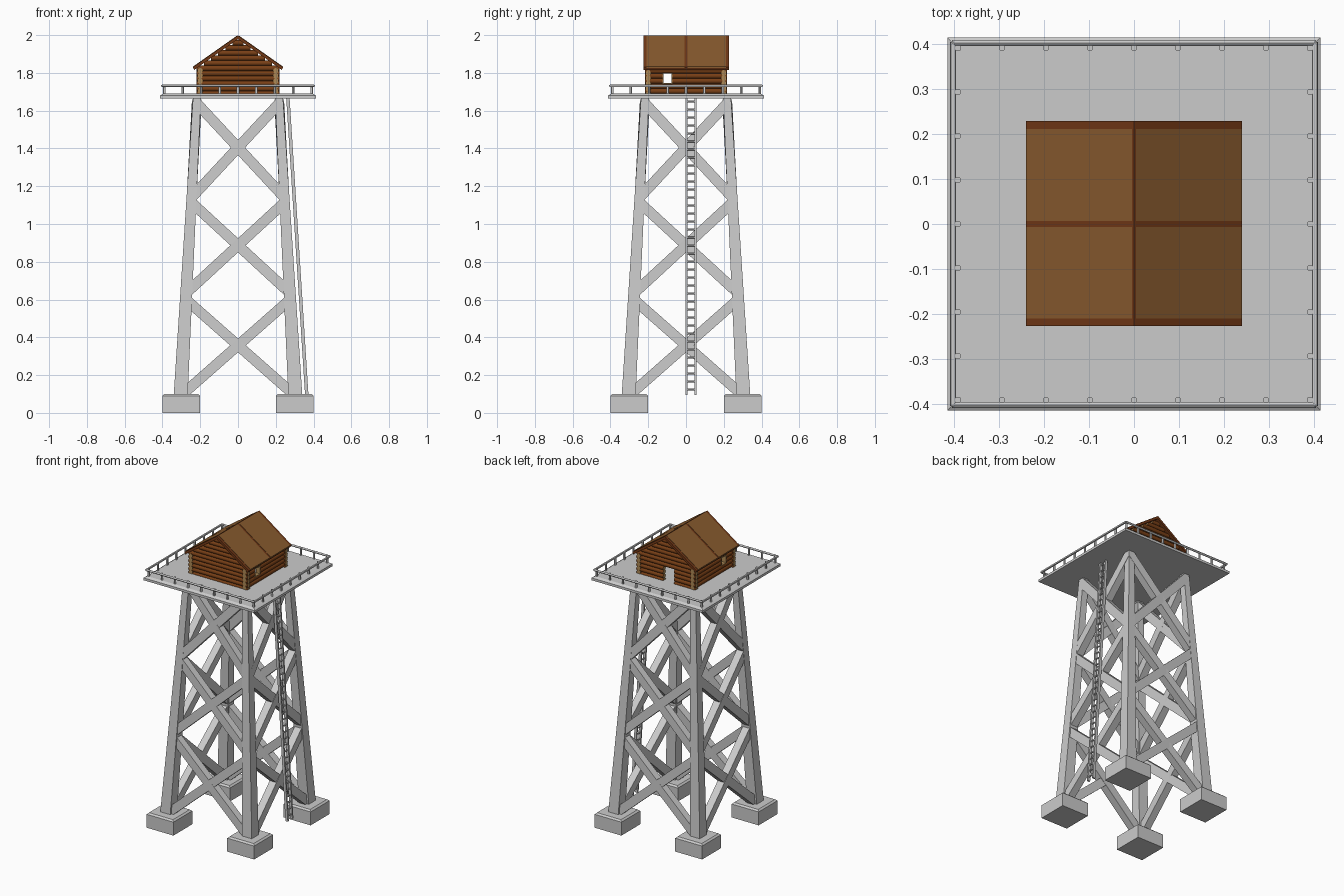
import bpy, bmesh
from math import pi
from mathutils import Vector, Matrix

if "Cube" in bpy.data.objects:
    bpy.data.objects.remove(bpy.data.objects["Cube"])


def material(name, rgb):
    m = bpy.data.materials.new(name)
    m.diffuse_color = (*rgb, 1)
    m.use_nodes = True
    m.node_tree.nodes["Principled BSDF"].inputs["Base Color"].default_value = m.diffuse_color
    return m


LOG = material("log_bark", (0.19, 0.05, 0.008))
END = material("log_end", (0.42, 0.25, 0.09))
TRIM = material("roof_trim", (0.17, 0.04, 0.008))
PANEL = material("roof_panel", (0.25, 0.105, 0.028))


def finish(name, bm, mats=(), smooth=False):
    bmesh.ops.recalc_face_normals(bm, faces=bm.faces)
    me = bpy.data.meshes.new(name)
    bm.to_mesh(me)
    bm.free()
    ob = bpy.data.objects.new(name, me)
    bpy.context.collection.objects.link(ob)
    for m in mats:
        me.materials.append(m)
    if smooth:
        bpy.ops.object.select_all(action='DESELECT')
        ob.select_set(True)
        bpy.context.view_layer.objects.active = ob
        bpy.ops.object.shade_smooth_by_angle(angle=pi / 4)
    return ob


def loft(bm, rings):
    """Square rings (cx, cy, half, z) joined into a solid."""
    prev = None
    for cx, cy, h, z in rings:
        ring = [bm.verts.new((cx + a * h, cy + b * h, z))
                for a, b in ((-1, -1), (1, -1), (1, 1), (-1, 1))]
        if prev is None:
            bm.faces.new(ring)
        else:
            for i in range(4):
                j = (i + 1) % 4
                bm.faces.new((prev[i], prev[j], ring[j], ring[i]))
        prev = ring
    bm.faces.new(prev)


def beam(bm, p0, p1, w, d, normal):
    """Box from p0 to p1, d thick along the normal, w across."""
    p0, p1 = Vector(p0), Vector(p1)
    zax = (p1 - p0).normalized()
    xax = Vector(normal).cross(zax).normalized()
    yax = zax.cross(xax)
    rot = Matrix((xax, yax, zax)).transposed().to_4x4()
    size = Matrix.Diagonal((w, d, (p1 - p0).length, 1))
    bmesh.ops.create_cube(bm, size=1, matrix=Matrix.Translation((p0 + p1) / 2) @ rot @ size)


def rod(bm, p0, p1, r, sides=12, cap_mat=0):
    p0, p1 = Vector(p0), Vector(p1)
    d = p1 - p0
    mat = Matrix.Translation((p0 + p1) / 2) @ d.to_track_quat('Z', 'Y').to_matrix().to_4x4()
    res = bmesh.ops.create_cone(bm, cap_ends=True, segments=sides, radius1=r, radius2=r,
                                depth=d.length, matrix=mat)
    for f in {f for v in res['verts'] for f in v.link_faces}:
        if len(f.verts) > 4:
            f.material_index = cap_mat


def prism(bm, profile, y0, y1):
    """Extrude an x-z profile along y."""
    a = [bm.verts.new((x, y0, z)) for x, z in profile]
    b = [bm.verts.new((x, y1, z)) for x, z in profile]
    n = len(a)
    bm.faces.new(a)
    bm.faces.new(b)
    for i in range(n):
        j = (i + 1) % n
        bm.faces.new((a[i], a[j], b[j], b[i]))


def leg_x(z):
    return 0.303 + (0.217 - 0.303) * (z - 0.1) / 1.57


# Footings and tapered legs
for sx, nx in ((-1, "left"), (1, "right")):
    for sy, ny in ((-1, "front"), (1, "back")):
        bm = bmesh.new()
        c = (sx * 0.3, sy * 0.3)
        loft(bm, [(*c, 0.1, 0), (*c, 0.1, 0.09), (*c, 0.089, 0.1)])
        finish(f"footing_{ny}_{nx}", bm)
        bm = bmesh.new()
        loft(bm, [(sx * leg_x(z), sy * leg_x(z), h, z) for z, h in ((0.09, 0.037), (1.67, 0.021))])
        finish(f"leg_{ny}_{nx}", bm)

# Cross braces: three tiers on each of the four sides
for i, side in enumerate(("front", "right", "back", "left")):
    bm = bmesh.new()
    for z0, z1 in ((0.09, 0.6), (0.635, 1.115), (1.14, 1.64)):
        for s, d in ((-1, 0.05), (1, 0.048)):
            beam(bm, (s * leg_x(z0), -leg_x(z0), z0), (-s * leg_x(z1), -leg_x(z1), z1),
                 0.055, d, (0, -1, 0))
    bm.transform(Matrix.Rotation(i * pi / 2, 4, 'Z'))
    finish(f"braces_{side}", bm)

# Platform deck with a chamfered rim
bm = bmesh.new()
loft(bm, [(0, 0, 0.413, 1.664), (0, 0, 0.413, 1.68), (0, 0, 0.397, 1.69)])
finish("deck", bm)

# Railing: posts and a round handrail outside them
for i, side in enumerate(("front", "right", "back", "left")):
    bm = bmesh.new()
    for k in range(8):
        x = -0.39 + k * 0.0975
        rod(bm, (x, -0.39, 1.685), (x, -0.39, 1.735), 0.007, 8)
    rod(bm, (-0.403, -0.401, 1.731), (0.403, -0.401, 1.731), 0.007, 8)
    bm.transform(Matrix.Rotation(i * pi / 2, 4, 'Z'))
    finish(f"railing_{side}", bm, smooth=True)

# Leaning ladder on the right side
bm = bmesh.new()
bottom, top = Vector((0.364, 0.026, 0.095)), Vector((0.264, 0.026, 1.67))
for s in (-1, 1):
    off = Vector((0, s * 0.024, 0))
    beam(bm, bottom + off, top + off, 0.018, 0.011, (0, 1, 0))
for k in range(37):
    p = bottom.lerp(top, (k + 0.7) / 37.2)
    rod(bm, p - Vector((0, 0.024, 0)), p + Vector((0, 0.024, 0)), 0.005, 6)
finish("ladder", bm)

# Cabin log walls: (gap start, gap end) leaves an opening in a row
R, PITCH = 0.0145, 0.027


def spans(half, gap):
    return [(-half, gap[0]), (gap[1], half)] if gap else [(-half, half)]


for y, name in ((-0.2, "front"), (0.2, "back")):
    bm = bmesh.new()
    for k in range(11):
        z = 1.6895 + k * PITCH
        half = min(0.22, (1.98 - z) / 0.71)
        gap = (-0.06, 0.02) if name == "back" and z < 1.79 else None
        for a, b in spans(half, gap):
            rod(bm, (a, y, z), (b, y, z), R, 12, 1)
    finish(f"log_wall_{name}", bm, (LOG, END), True)

for x, name in ((-0.2, "left"), (0.2, "right")):
    bm = bmesh.new()
    for k in range(5):
        z = 1.703 + k * PITCH
        gap = (-0.122, -0.073) if k in (2, 3) else None
        for a, b in spans(0.217, gap):
            rod(bm, (x, a, z), (x, b, z), R, 12, 1)
    finish(f"log_wall_{name}", bm, (LOG, END), True)
    # Window frame
    bm = bmesh.new()
    for y in (-0.122, -0.073):
        beam(bm, (x, y, 1.743), (x, y, 1.799), 0.005, 0.03, (1, 0, 0))
    for z in (1.744, 1.798):
        beam(bm, (x, -0.124, z), (x, -0.071, z), 0.004, 0.03, (1, 0, 0))
    finish(f"window_frame_{name}", bm, (END,))

# Gabled roof slab with four raised panels
bm = bmesh.new()
prism(bm, [(-0.239, 1.83), (0, 1.998), (0.239, 1.83), (0.232, 1.816), (0, 1.979), (-0.232, 1.816)],
      -0.226, 0.228)
finish("roof", bm, (TRIM,))


def roof_z(x):
    return 1.998 - 0.703 * x


for s, nx in ((-1, "left"), (1, "right")):
    for y0, y1, ny in ((-0.209, -0.007, "front"), (0.007, 0.211, "back")):
        bm = bmesh.new()
        a, b = 0.004, 0.239
        prism(bm, [(s * a, roof_z(a) - 0.004), (s * a, roof_z(a) + 0.003),
                   (s * b, roof_z(b) + 0.003), (s * b, roof_z(b) - 0.004)], y0, y1)
        finish(f"roof_panel_{ny}_{nx}", bm, (PANEL,))
